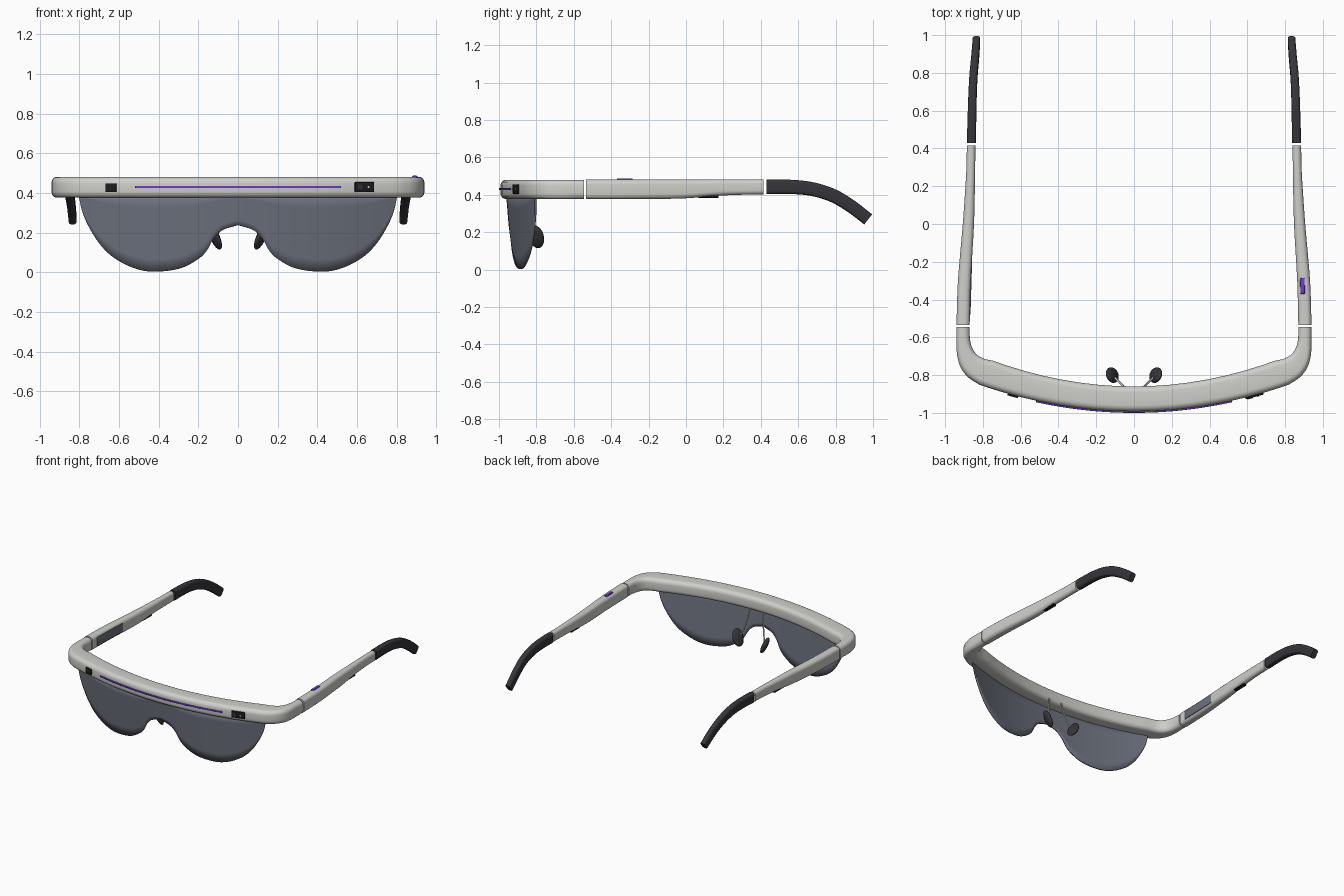
import bpy, bmesh, math
from mathutils import Vector, Matrix

cube = bpy.data.objects.get("Cube")
if cube:
    bpy.data.objects.remove(cube, do_unlink=True)


def material(name, r, g, b):
    m = bpy.data.materials.new(name)
    m.use_nodes = True
    m.diffuse_color = (r, g, b, 1)
    m.node_tree.nodes["Principled BSDF"].inputs["Base Color"].default_value = (r, g, b, 1)
    return m


GREY = material("light_grey", .62, .62, .59)
CHARCOAL = material("charcoal", .036, .035, .042)
TINT = material("smoke_lens", .15, .165, .205)
VIOLET = material("violet", .16, .045, .6)
BLACK = material("black", .012, .012, .014)
SILVER = material("silver", .7, .7, .7)
UP = Vector((0, 0, 1))


def finish(name, bm, mat, smooth=True):
    bmesh.ops.recalc_face_normals(bm, faces=bm.faces)
    me = bpy.data.meshes.new(name)
    bm.to_mesh(me)
    bm.free()
    me.materials.append(mat)
    ob = bpy.data.objects.new(name, me)
    bpy.context.collection.objects.link(ob)
    if smooth:
        bpy.ops.object.select_all(action='DESELECT')
        ob.select_set(True)
        bpy.context.view_layer.objects.active = ob
        bpy.ops.object.shade_smooth_by_angle(angle=math.radians(40))
    return ob


def catmull(points, steps=5):
    """Smooth list of tuples passing through the given points."""
    p = [Vector(q) for q in points]
    p = [2 * p[0] - p[1]] + p + [2 * p[-1] - p[-2]]
    out = []
    for a, b, c, d in zip(p, p[1:], p[2:], p[3:]):
        for i in range(steps):
            t = i / steps
            out.append((2*b + (c-a)*t + (2*a-5*b+4*c-d)*t*t + (3*b-a-3*c+d)*t**3) / 2)
    return out + [p[-2]]


def loft(name, sections, radius, mat):
    """Skin rounded rectangles given as (centre, half side vector, half up vector)."""
    bm = bmesh.new()
    rings = []
    for c, side, up in sections:
        w, h = side.length, up.length
        r = min(radius, w * .95, h * .95)
        ring = []
        for k in range(4):
            sx, sz = ((1, 1), (-1, 1), (-1, -1), (1, -1))[k]
            for i in range(6):
                a = (k + i / 5) * math.pi / 2
                x = sx * (w - r) + r * math.cos(a)
                z = sz * (h - r) + r * math.sin(a)
                ring.append(bm.verts.new(c + side / w * x + up / h * z))
        rings.append(ring)
    n = len(rings[0])
    for a, b in zip(rings, rings[1:]):
        for i in range(n):
            bm.faces.new((a[i], a[(i+1) % n], b[(i+1) % n], b[i]))
    bm.faces.new(rings[0])
    bm.faces.new(rings[-1])
    return finish(name, bm, mat)


def block(name, centre, size, mat, turn=0, bevel=.004):
    bm = bmesh.new()
    bmesh.ops.create_cube(bm, size=1, matrix=Matrix.Diagonal((*size, 1)))
    bmesh.ops.bevel(bm, geom=bm.edges, offset=bevel, segments=2, affect='EDGES', profile=.5)
    bm.transform(Matrix.Translation(centre) @ Matrix.Rotation(turn, 4, 'Z'))
    return finish(name, bm, mat)


def front_y(x):
    return -.992 + .21 * x * x


# Brow bar: outer and inner edge pairs, wrapping round to the hinges
half = [(x, front_y(x), x * .97, -.86 + .23 * x * x) for x in (.1, .2, .3, .4, .5, .6, .7, .77)]
half += catmull([(.82, -.85, .79, -.715), (.88, -.81, .83, -.693), (.92, -.755, .855, -.66),
                 (.937, -.69, .867, -.62), (.94, -.62, .87, -.58), (.94, -.545, .87, -.545)], 3)
pairs = [(-a, b, -c, d) for a, b, c, d in reversed(half)] + [(0, front_y(0), 0, -.86)] + half
sections = []
for ox, oy, ix, iy in pairs:
    o, i = Vector((ox, oy, .428)), Vector((ix, iy, .428))
    sections.append(((o + i) / 2, (o - i) / 2, UP * .052))
loft("brow_bar", sections, .032, GREY)

# Shield lens: columns rising from the lower outline, bowed and tilted
outline = catmull([(0, .238), (.08, .212), (.126, .165), (.157, .11), (.2, .067), (.29, .02),
                   (.42, .003), (.52, .02), (.62, .07), (.69, .135), (.747, .222),
                   (.783, .303), (.803, .39)], 4)
edge = [(-x, z) for x, z in reversed(outline[1:])] + [tuple(p) for p in outline]
bm = bmesh.new()
columns = []
for x, low in edge:
    col = []
    for k in range(7):
        z = low + (.395 - low) * k / 6
        col.append(bm.verts.new((x, -.955 + .235 * x * x + .08 * (.38 - z), z)))
    columns.append(col)
for a, b in zip(columns, columns[1:]):
    for k in range(6):
        bm.faces.new((a[k], b[k], b[k+1], a[k+1]))
lens = finish("shield_lens", bm, TINT)
solid = lens.modifiers.new("thickness", 'SOLIDIFY')
solid.thickness = .01
solid.offset = 0

# Arms, ear tips, speakers and nose pads on both sides
for s, label in ((1, "left"), (-1, "right")):
    arm = catmull([(-.535, .905, .035, .376), (-.3, .898, .034, .377), (-.02, .878, .03, .38),
                   (.16, .869, .026, .394), (.3, .864, .023, .4), (.415, .862, .023, .402)], 4)
    loft(label + "_arm", [(Vector((s * x, y, (.481 + low) / 2)), Vector((w, 0, 0)),
                           UP * (.481 - low) / 2) for y, x, w, low in arm], .026, GREY)

    path = catmull([(.43, .861, .442), (.56, .858, .442), (.67, .855, .431),
                    (.78, .85, .398), (.88, .841, .34), (.974, .834, .268)], 4)
    sections = []
    for i, (y, x, z) in enumerate(path):
        a, b = path[max(i - 1, 0)], path[min(i + 1, len(path) - 1)]
        up = Vector((0, a[2] - b[2], b[0] - a[0])).normalized()
        t = i / (len(path) - 1)
        sections.append((Vector((s * x, y, z)), Vector((.024 - .004 * t, 0, 0)), up * (.039 - .005 * t)))
    loft(label + "_ear_tip", sections, .016, CHARCOAL)

    block(label + "_speaker", (s * .87, .12, .39), (.026, .11, .014), BLACK)

    # Nose pad and its wire
    bm = bmesh.new()
    bmesh.ops.create_uvsphere(bm, u_segments=24, v_segments=14, radius=1)
    bm.transform(Matrix.Translation((s * .115, -.8, .175))
                 @ Matrix.Rotation(s * -.4, 4, 'Z') @ Matrix.Rotation(s * .42, 4, 'Y')
                 @ Matrix.Diagonal((.02, .043, .066, 1)))
    finish(label + "_nose_pad", bm, CHARCOAL)
    wire = catmull([(.055, -.86, .39), (.07, -.845, .3), (.09, -.825, .22), (.11, -.805, .18)], 4)
    loft(label + "_nose_wire", [(Vector((s * x, y, z)), Vector((.005, 0, 0)), Vector((0, .005, 0)))
                                for x, y, z in wire], .005, SILVER)

# Light strip following the brow front
strip = [Vector((i * .026, front_y(i * .026) - .002, .43)) for i in range(-20, 21)]
loft("light_strip", [(p, Vector((0, .006, 0)), UP * .005) for p in strip], .002, VIOLET)

# Camera modules set into the brow front
tilt = math.atan(.42 * .637)
block("camera_module", (.637, front_y(.637), .43), (.1, .018, .05), BLACK, tilt)
block("sensor_module", (-.64, front_y(.64), .426), (.058, .018, .044), BLACK, -tilt)
for name, x, r, mat in (("camera_lens", .615, .014, CHARCOAL), ("camera_lamp", .658, .005, SILVER)):
    bm = bmesh.new()
    bmesh.ops.create_cone(bm, cap_ends=True, segments=20, radius1=r, radius2=r, depth=.008)
    bm.transform(Matrix.Translation((x, front_y(x) - .009, .43))
                 @ Matrix.Rotation(tilt, 4, 'Z') @ Matrix.Rotation(math.pi / 2, 4, 'X'))
    finish(name, bm, mat)

# Button on the left arm and inner panel on the right arm
block("arm_button", (.892, -.328, .481), (.024, .084, .012), VIOLET, .03)
block("inner_panel", (-.865, -.33, .429), (.008, .3, .068), TINT, -.03, .002)
